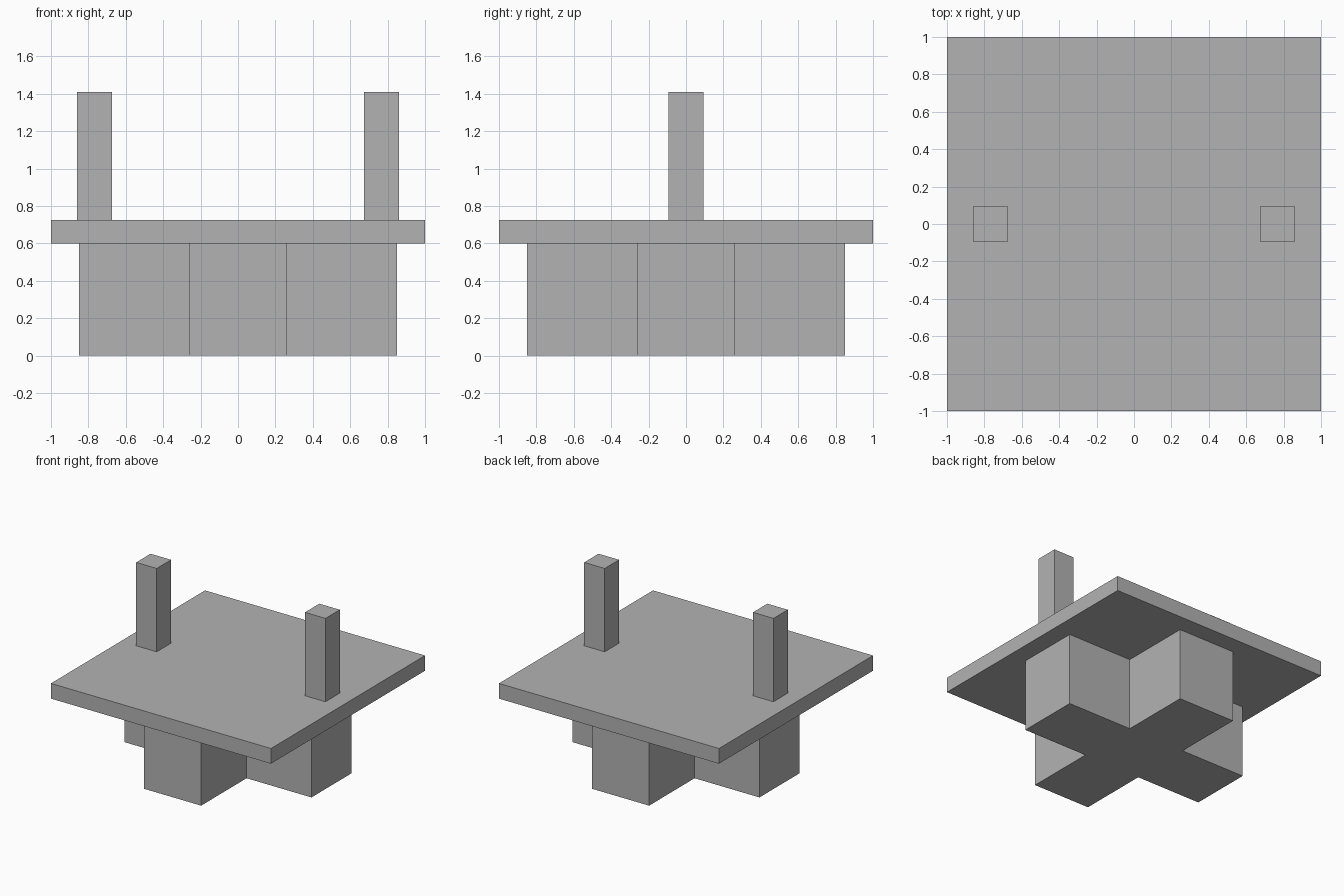
import bpy
import bmesh

cube = bpy.data.objects.get("Cube")
if cube:
    bpy.data.objects.remove(cube, do_unlink=True)

# Single plain grey material
grey = bpy.data.materials.new("plain grey")
grey.use_nodes = True
colour = (0.45, 0.45, 0.45, 1)
grey.diffuse_color = colour
grey.node_tree.nodes["Principled BSDF"].inputs["Base Color"].default_value = colour


def prism(name, outline, bottom, top):
    """Extrude a counter-clockwise outline from bottom to top."""
    bm = bmesh.new()
    base = bm.faces.new([bm.verts.new((x, y, bottom)) for x, y in outline])
    extruded = bmesh.ops.extrude_face_region(bm, geom=[base], use_keep_orig=True)
    raised = [v for v in extruded["geom"] if isinstance(v, bmesh.types.BMVert)]
    bmesh.ops.translate(bm, verts=raised, vec=(0, 0, top - bottom))
    bmesh.ops.recalc_face_normals(bm, faces=bm.faces)
    mesh = bpy.data.meshes.new(name)
    bm.to_mesh(mesh)
    bm.free()
    mesh.materials.append(grey)
    obj = bpy.data.objects.new(name, mesh)
    bpy.context.collection.objects.link(obj)
    return obj


def square(half, cx=0):
    return [(cx - half, -half), (cx + half, -half), (cx + half, half), (cx - half, half)]


BASE_TOP, SLAB_TOP, POST_TOP = 0.60, 0.725, 1.41
REACH, ARM = 0.85, 0.26

# Cross-shaped base: one quarter of the outline turned four times
cross = []
quarter = [(REACH, -ARM), (REACH, ARM), (ARM, ARM)]
for turn in range(4):
    cross += quarter
    quarter = [(-y, x) for x, y in quarter]
prism("cross_base", cross, 0, BASE_TOP)

# Square slab
prism("top_slab", square(1), BASE_TOP, SLAB_TOP)

# Pair of upright posts
for side, name in ((1, "left_post"), (-1, "right_post")):
    prism(name, square(0.093, side * 0.767), SLAB_TOP, POST_TOP)
